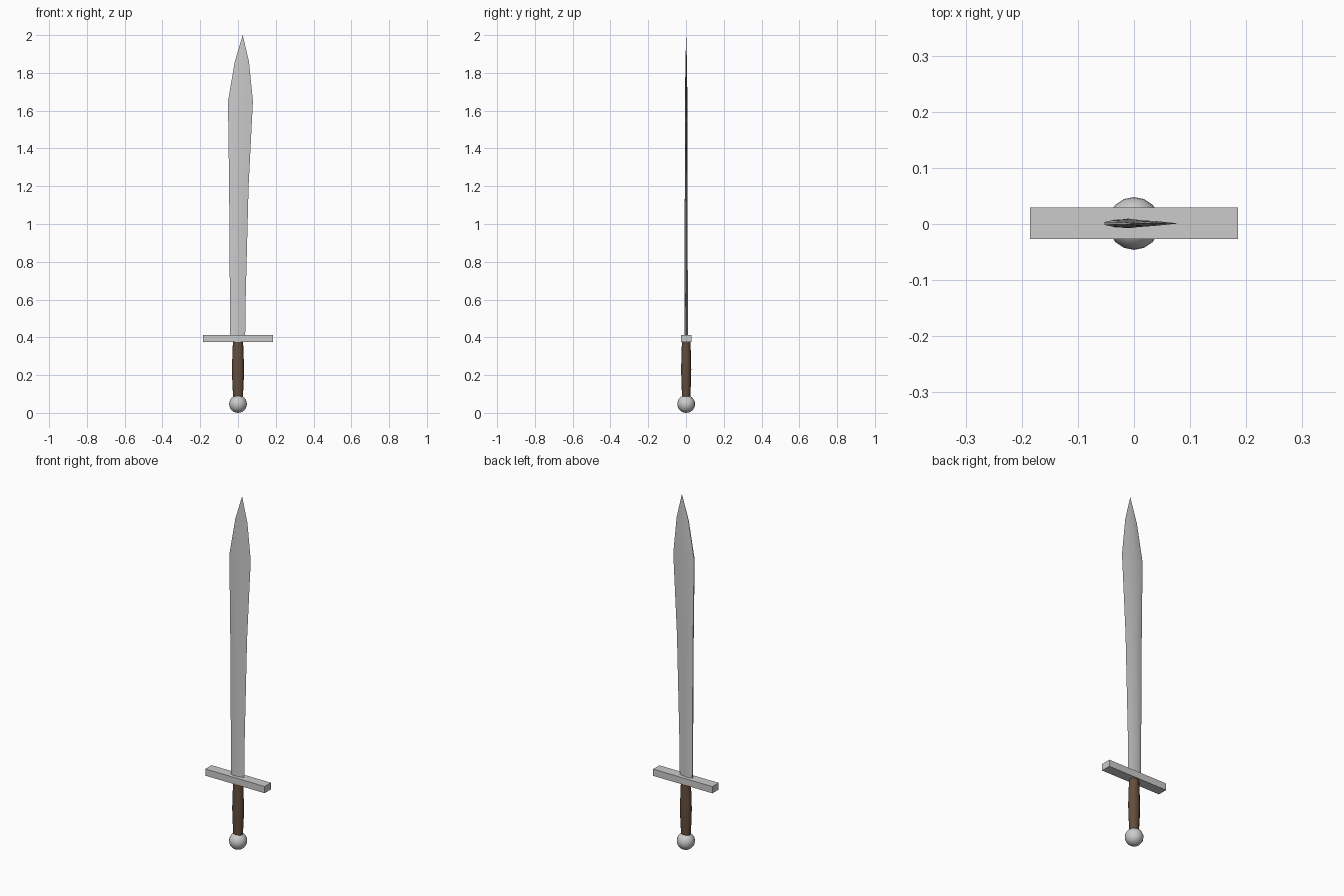
import bpy, bmesh, math

if "Cube" in bpy.data.objects:
    bpy.data.objects.remove(bpy.data.objects["Cube"])

Y0 = 0.001  # centre line of the sword


def loft(name, rings, smooth_angle=None):
    """Skin equal-length rings of points and cap both ends."""
    bm = bmesh.new()
    loops = [[bm.verts.new(p) for p in ring] for ring in rings]
    n = len(loops[0])
    for a, b in zip(loops, loops[1:]):
        for i in range(n):
            j = (i + 1) % n
            bm.faces.new((a[i], a[j], b[j], b[i]))
    bm.faces.new(loops[0][::-1])
    bm.faces.new(loops[-1])
    bmesh.ops.remove_doubles(bm, verts=bm.verts, dist=0.0002)
    bmesh.ops.recalc_face_normals(bm, faces=bm.faces)
    mesh = bpy.data.meshes.new(name)
    bm.to_mesh(mesh)
    bm.free()
    ob = bpy.data.objects.new(name, mesh)
    bpy.context.collection.objects.link(ob)
    smooth(ob, smooth_angle)
    return ob


def smooth(ob, degrees):
    if degrees:
        bpy.ops.object.select_all(action='DESELECT')
        ob.select_set(True)
        bpy.context.view_layer.objects.active = ob
        bpy.ops.object.shade_smooth_by_angle(angle=math.radians(degrees))


# Blade: thick rounded spine on the left, sharp edge on the right
half = [(0.0, 0.4), (0.1, 0.8), (0.4, 1.0), (0.72, 0.6)]
section = [(u, -t) for u, t in half] + [(1.0, 0.0)] + [(u, t) for u, t in half[::-1]]
stations = [  # z, spine x, edge x, half thickness
    (0.40, -0.042, 0.038, 0.0085), (0.62, -0.043, 0.041, 0.0085),
    (1.20, -0.047, 0.056, 0.0075), (1.65, -0.053, 0.079, 0.0065),
    (1.86, -0.017, 0.058, 0.004), (2.00, 0.0250, 0.0252, 0.0001),
]
loft("blade", [[(l + u * (r - l), Y0 + t * th, z) for u, t in section]
               for z, l, r, th in stations], 40)

# Crossguard bar
bpy.ops.mesh.primitive_cube_add(size=1, location=(0, Y0, 0.394))
guard = bpy.context.object
guard.name = "crossguard"
guard.scale = (0.37, 0.056, 0.038)

# Grip: slightly swollen wooden handle
wood = bpy.data.materials.new("brown_wood")
wood.diffuse_color = (0.13, 0.075, 0.045, 1)
wood.use_nodes = True
wood.node_tree.nodes["Principled BSDF"].inputs["Base Color"].default_value = wood.diffuse_color
profile = [(0.085, 0.026), (0.16, 0.030), (0.23, 0.032), (0.30, 0.030), (0.378, 0.027)]
SIDES = 12
grip = loft("grip", [[(r * math.cos(math.tau * i / SIDES),
                       Y0 + 0.84 * r * math.sin(math.tau * i / SIDES), z)
                      for i in range(SIDES)] for z, r in profile], 40)
grip.data.materials.append(wood)

# Pommel ball
bpy.ops.mesh.primitive_uv_sphere_add(segments=16, ring_count=12, radius=0.047,
                                     location=(0, Y0, 0.047))
pommel = bpy.context.object
pommel.name = "pommel"
smooth(pommel, 40)
